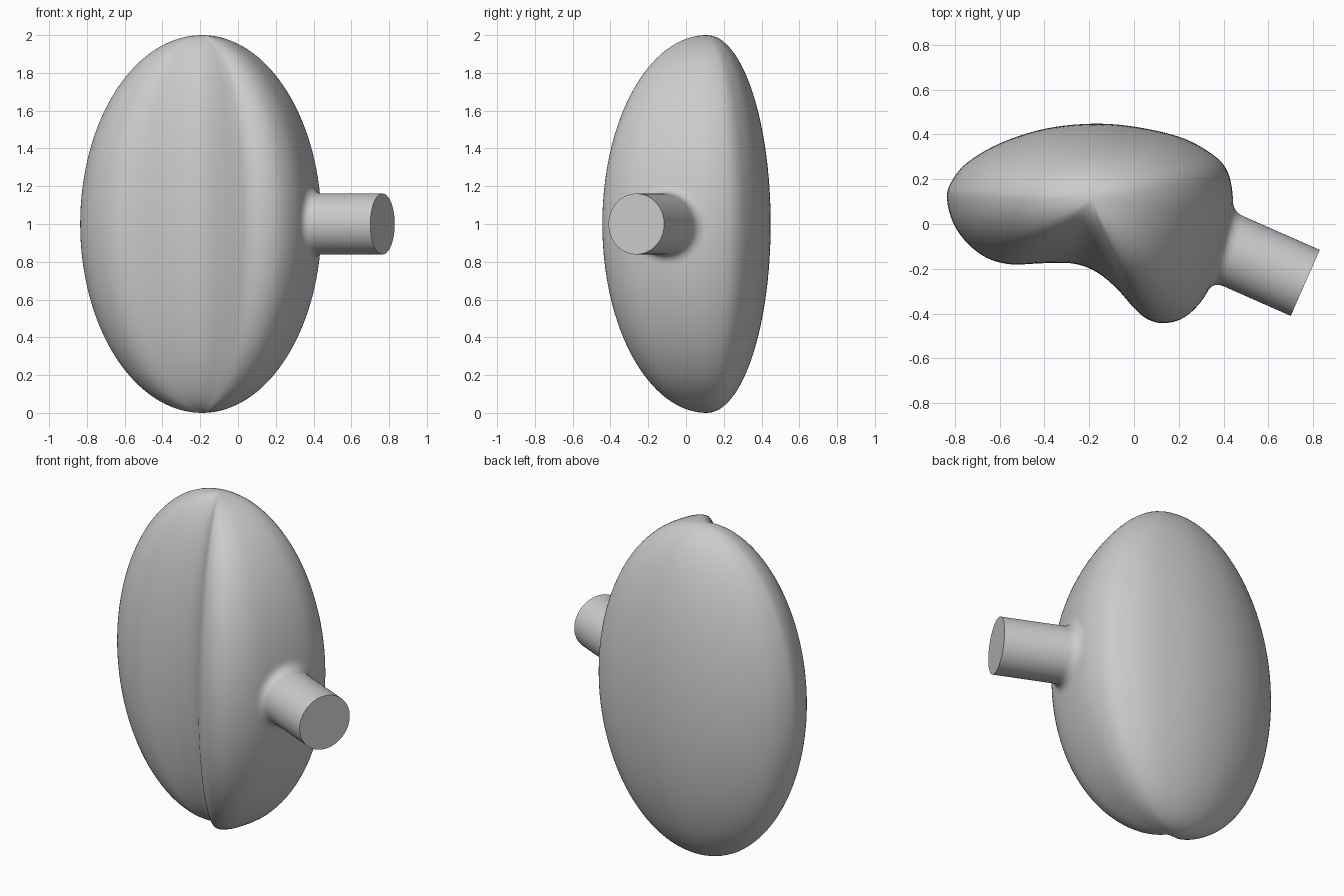
import bpy, math
from mathutils import Vector
from mathutils.bvhtree import BVHTree

cube = bpy.data.objects.get("Cube")
if cube:
    bpy.data.objects.remove(cube, do_unlink=True)

grey = bpy.data.materials.new("plain grey")
grey.use_nodes = True
grey.diffuse_color = (0.6, 0.6, 0.6, 1)
grey.node_tree.nodes["Principled BSDF"].inputs["Base Color"].default_value = (0.6, 0.6, 0.6, 1)


def add_mesh(name, verts, faces):
    mesh = bpy.data.meshes.new(name)
    mesh.from_pydata(verts, [], faces)
    mesh.materials.append(grey)
    obj = bpy.data.objects.new(name, mesh)
    bpy.context.collection.objects.link(obj)
    for other in bpy.context.selected_objects:
        other.select_set(False)
    obj.select_set(True)
    bpy.context.view_layer.objects.active = obj
    bpy.ops.object.shade_smooth_by_angle(angle=math.radians(50))
    return obj


def smooth_loop(points, steps):
    """Closed Catmull-Rom curve through the points."""
    pts = [Vector((x, y, 0)) for x, y in points]
    out = []
    for i in range(len(pts)):
        a, b, c, d = (pts[(i + k) % len(pts)] for k in (-1, 0, 1, 2))
        for s in range(steps):
            t = s / steps
            out.append(b + 0.5 * t * ((c - a) + t * ((2 * a - 5 * b + 4 * c - d)
                                                     + t * (3 * (b - c) + d - a))))
    return out


def loft(rings):
    """Quad strips between consecutive rings of equal size."""
    n = len(rings[0])
    verts = [v for ring in rings for v in ring]
    faces = [(r * n + i, r * n + (i + 1) % n, (r + 1) * n + (i + 1) % n, (r + 1) * n + i)
             for r in range(len(rings) - 1) for i in range(n)]
    return verts, faces


# Body: bean-shaped section shrinking elliptically to a pole at each end
section = smooth_loop([
    (0.44, 0.14), (0.41, 0.25), (0.33, 0.325), (0.2, 0.39), (0, 0.435), (-0.19, 0.448),
    (-0.4, 0.425), (-0.6, 0.36), (-0.75, 0.27), (-0.82, 0.18), (-0.835, 0.11),
    (-0.81, 0.01), (-0.75, -0.08), (-0.66, -0.15), (-0.55, -0.18), (-0.4, -0.175),
    (-0.27, -0.177), (-0.17, -0.213), (-0.08, -0.285), (0, -0.375), (0.06, -0.425),
    (0.13, -0.443), (0.21, -0.425), (0.28, -0.37), (0.34, -0.28), (0.4, -0.12), (0.435, 0.03),
], 5)
pole = Vector((-0.19, 0.11, 0))
LAYERS = 64
rings = []
for k in range(1, LAYERS):
    angle = math.pi * k / LAYERS
    height = Vector((0, 0, 1 - math.cos(angle)))
    rings.append([pole + (p - pole) * math.sin(angle) + height for p in section])
verts, faces = loft(rings)
n, bottom = len(section), len(verts)
verts += [pole, pole + Vector((0, 0, 2))]
for i in range(n):
    j = (i + 1) % n
    faces.append((bottom, j, i))
    faces.append((bottom + 1, bottom - n + i, bottom - n + j))
add_mesh("body", verts, faces)
tree = BVHTree.FromPolygons(verts, faces)

# Stem: slanted cylinder whose base flares onto the body
SIDES, RADIUS, FLARE = 64, 0.161, 0.055
tip = Vector((0.765, -0.263, 1))
axis = Vector((0.915, -0.403, 0)).normalized()
side = Vector((0, 0, 1)).cross(axis)
columns = []
for i in range(SIDES):
    a = 2 * math.pi * i / SIDES
    out = side * math.cos(a) + Vector((0, 0, 1)) * math.sin(a)
    outer = tree.ray_cast(tip + out * (RADIUS + FLARE), -axis)[0]
    inner = tree.ray_cast(tip + out * RADIUS, -axis)[0]
    top = inner + axis * FLARE
    column = [outer * (1 - t) ** 2 + inner * 2 * t * (1 - t) + top * t * t
              for t in (s / 8 for s in range(9))]
    columns.append(column + [tip + out * RADIUS])
verts, faces = loft([list(ring) for ring in zip(*columns)])
faces.append(tuple(range(len(verts) - SIDES, len(verts))))
add_mesh("stem", verts, faces)
